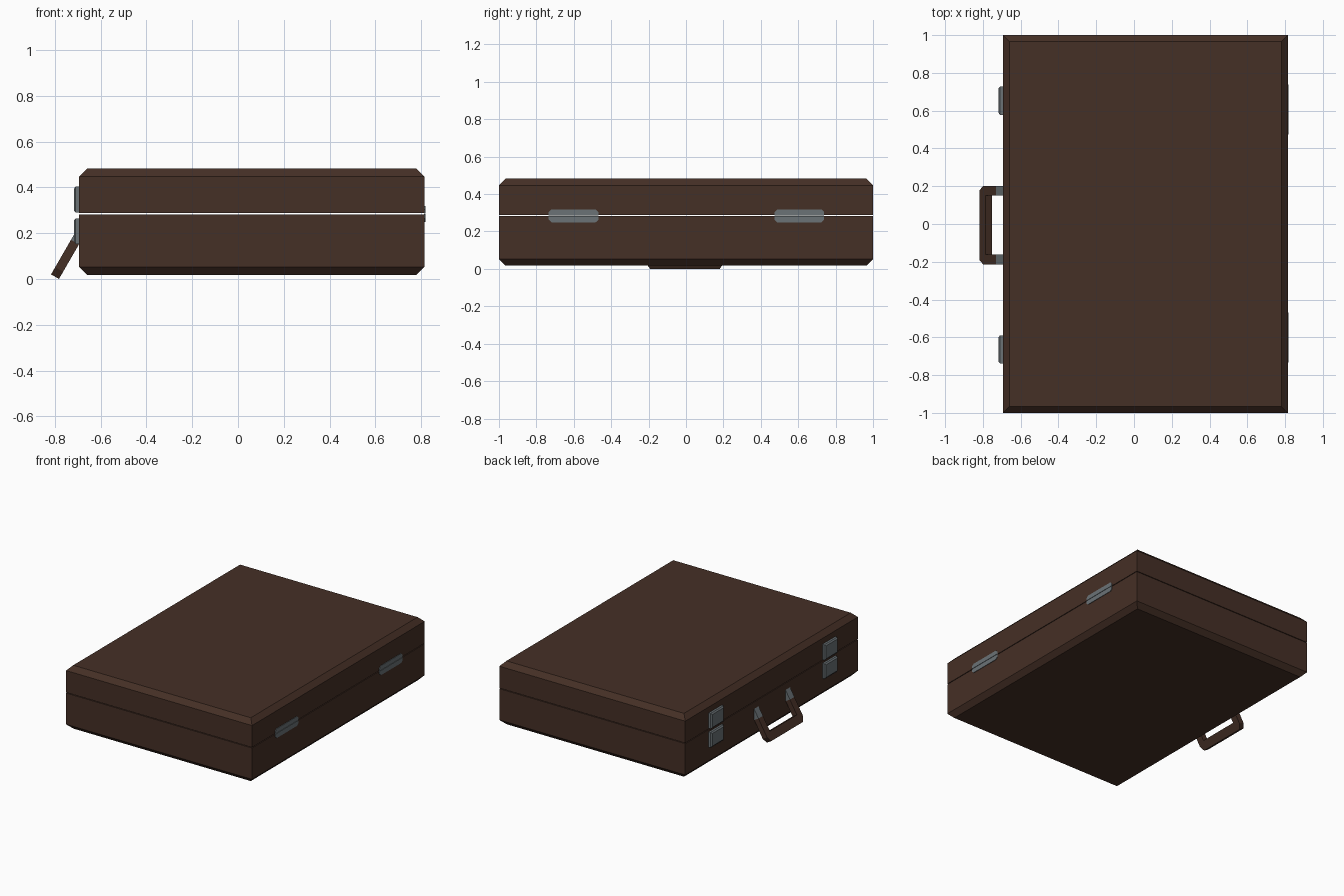
import bpy, bmesh, math
from mathutils import Vector

if "Cube" in bpy.data.objects:
    bpy.data.objects.remove(bpy.data.objects["Cube"])


def material(name, rgb):
    m = bpy.data.materials.new(name)
    m.diffuse_color = (*rgb, 1)
    m.use_nodes = True
    m.node_tree.nodes["Principled BSDF"].inputs["Base Color"].default_value = m.diffuse_color
    return m


LEATHER = material("brown_leather", (0.060, 0.029, 0.019))
METAL = material("grey_metal", (0.145, 0.170, 0.182))


def loft(name, rings, mat):
    """Closed solid through a list of equal-length vertex rings."""
    bm = bmesh.new()
    vs = [[bm.verts.new(p) for p in r] for r in rings]
    n = len(vs[0])
    for a, b in zip(vs, vs[1:]):
        for i in range(n):
            j = (i + 1) % n
            bm.faces.new((a[i], a[j], b[j], b[i]))
    bm.faces.new(vs[0][::-1])
    bm.faces.new(vs[-1])
    bmesh.ops.recalc_face_normals(bm, faces=bm.faces)
    me = bpy.data.meshes.new(name)
    bm.to_mesh(me)
    bm.free()
    me.materials.append(mat)
    ob = bpy.data.objects.new(name, me)
    bpy.context.collection.objects.link(ob)
    return ob


# Case halves, chamfered at top and bottom, with a hairline gap between
X0, X1 = -0.694, 0.814


def level(z, inset=0.0):
    a, b, y = X0 + inset, X1 - inset, 1.0 - inset
    return [(a, -y, z), (b, -y, z), (b, y, z), (a, y, z)]


loft("case_base", [level(0.018, 0.034), level(0.053), level(0.282)], LEATHER)
loft("case_lid", [level(0.287), level(0.447), level(0.482, 0.034)], LEATHER)


# Latches: two bevelled plates at each side of the handle
def latch_ring(x, y, z0, z1, inset):
    w = 0.075 - inset
    return [(x, y - w, z0 + inset), (x, y + w, z0 + inset),
            (x, y + w, z1 - inset), (x, y - w, z1 - inset)]


for side, y in (("left", 0.653), ("right", -0.664)):
    for part, z0, z1 in (("upper", 0.290, 0.404), ("lower", 0.153, 0.265)):
        loft(f"latch_{part}_{side}",
             [latch_ring(X0 + 0.002, y, z0, z1, 0),
              latch_ring(X0 - 0.015, y, z0, z1, 0),
              latch_ring(X0 - 0.023, y, z0, z1, 0.010)], METAL)


# Hinges: thin leaves with clipped corners on the opposite side
def hinge_leaf(name, y, z_in, z_out):
    s = 1 if z_out > z_in else -1
    outline = [(-0.133, z_in), (0.133, z_in), (0.133, z_out - s * 0.014),
               (0.118, z_out), (-0.118, z_out), (-0.133, z_out - s * 0.014)]
    loft(name, [[(x, y + dy, z) for dy, z in outline]
                for x in (X1 - 0.002, X1 + 0.004)], METAL)


for side, y in (("left", 0.606), ("right", -0.601)):
    hinge_leaf("hinge_upper_" + side, y, 0.286, 0.318)
    hinge_leaf("hinge_lower_" + side, y, 0.283, 0.249)

# Handle: flat U hanging outwards at 60 degrees; u runs up the slope
ALONG = Vector((0.5, 0, math.sqrt(0.75)))
OUT = Vector((-math.sqrt(0.75), 0, 0.5))
FOOT = Vector((-0.782, 0, 0.0))
YC = -0.006


def slope(u, y, t):
    return FOOT + ALONG * u + OUT * t + Vector((0, YC + y, 0))


U = 0.174
u_shape = [(U, 0.208), (0.036, 0.208), (0, 0.186), (0, -0.186),
           (0.036, -0.208), (U, -0.208), (U, -0.156), (0.062, -0.156),
           (0.062, 0.156), (U, 0.156)]
loft("handle", [[slope(u, y, t) for u, y in u_shape] for t in (0, 0.040)],
     LEATHER)

# Metal brackets joining the handle to the case
for side, s in (("left", 1), ("right", -1)):
    tab = [(U, 0.156 * s), (U, 0.208 * s), (0.265, 0.208 * s), (0.265, 0.156 * s)]
    loft("handle_bracket_" + side,
         [[slope(u, y, t) for u, y in tab] for t in (0, 0.040)], METAL)
